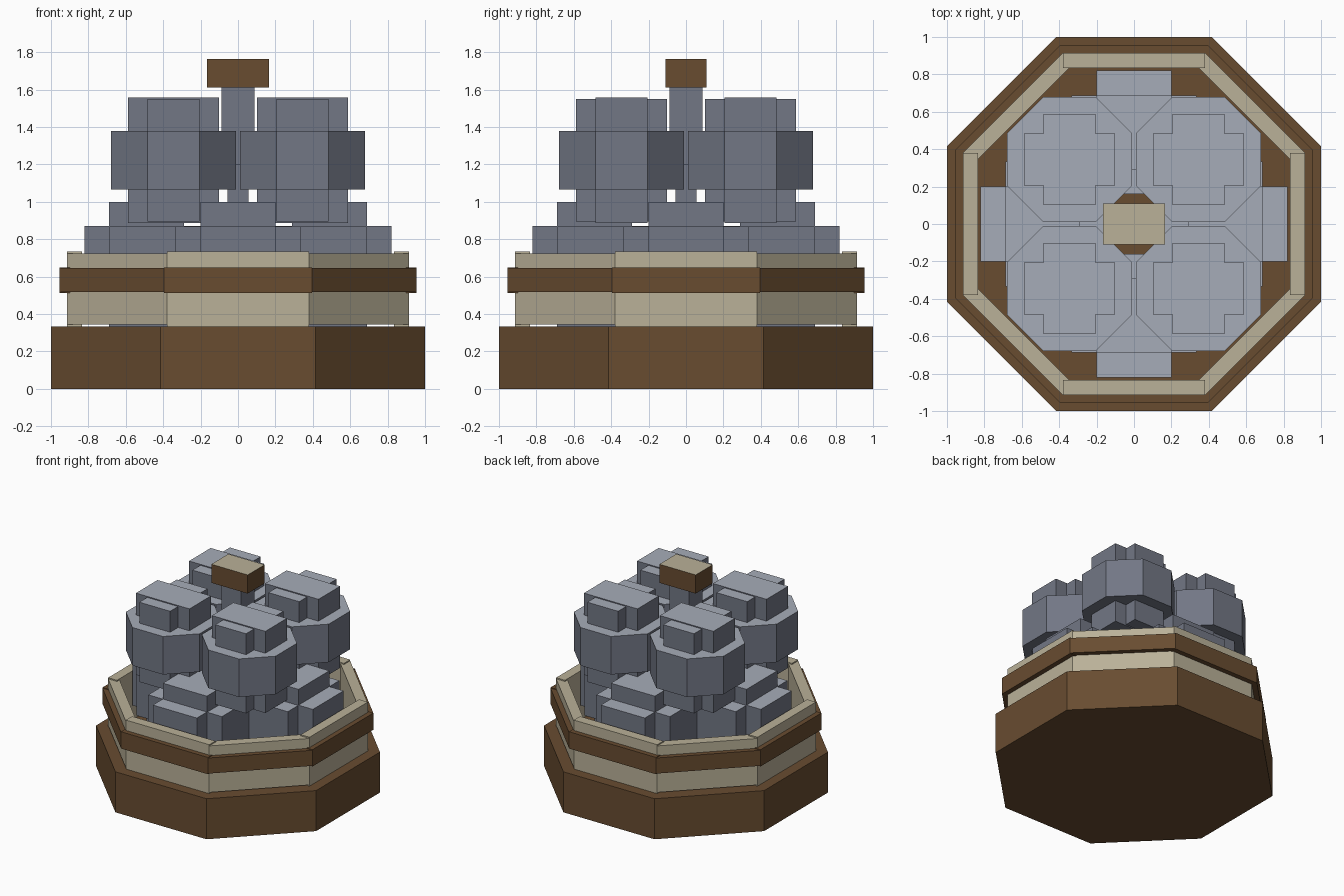
import bpy, bmesh, math
from mathutils import Matrix, Vector

if "Cube" in bpy.data.objects:
    bpy.data.objects.remove(bpy.data.objects["Cube"])


def material(name, srgb):
    m = bpy.data.materials.new(name)
    m.diffuse_color = [((c / 255 + 0.055) / 1.055) ** 2.4 for c in srgb] + [1]
    m.use_nodes = True
    m.node_tree.nodes["Principled BSDF"].inputs["Base Color"].default_value = m.diffuse_color
    return m


BROWN = material("brown", (104, 76, 48))
CREAM = material("cream", (186, 177, 152))
STONE = material("stone_grey", (114, 119, 133))
STONE_TOP = material("stone_light_grey", (166, 172, 184))


def box(bm, x0, x1, y0, y1, z0, z1, turn=0):
    size = Vector((x1 - x0, y1 - y0, z1 - z0))
    mid = Vector((x0 + x1, y0 + y1, z0 + z1)) / 2
    bmesh.ops.create_cube(bm, size=1, matrix=Matrix.Rotation(turn, 4, 'Z')
                          @ Matrix.Translation(mid) @ Matrix.Diagonal((*size, 1)))


def octagon(bm, cx, cy, apothem, z0, z1):
    r = apothem / math.cos(math.pi / 8)
    mat = Matrix.Translation((cx, cy, (z0 + z1) / 2)) @ Matrix.Rotation(math.pi / 8, 4, 'Z')
    bmesh.ops.create_cone(bm, cap_ends=True, segments=8, radius1=r, radius2=r,
                          depth=z1 - z0, matrix=mat)


def finish(name, bm, side, top=None):
    """Side colour everywhere; upward faces take the top colour."""
    bm.normal_update()
    for f in bm.faces:
        f.material_index = 1 if top and f.normal.z > 0.9 else 0
    me = bpy.data.meshes.new(name)
    bm.to_mesh(me)
    bm.free()
    for m in (side, top):
        if m:
            me.materials.append(m)
    ob = bpy.data.objects.new(name, me)
    bpy.context.collection.objects.link(ob)


# Solid octagonal base
bm = bmesh.new()
octagon(bm, 0, 0, 1.0, 0, 0.333)
finish("base", bm, BROWN)


# Eight-sided rings of panels; diagonal panels are slightly shorter
def ring(name, outer, inner, z0, z1, step, mat):
    bm = bmesh.new()
    half = outer * math.tan(math.pi / 8)
    for i in range(8):
        d = step * (i % 2)
        box(bm, -half, half, inner, outer, z0 + d, z1 - d, i * math.pi / 4)
    finish(name, bm, mat)


ring("basin_wall", 0.915, 0.835, 0.333, 0.735, 0.01, CREAM)
ring("basin_band", 0.955, 0.865, 0.512, 0.65, 0.005, BROWN)

# Low stepped rocks on the four sides
for i in range(4):
    a = i * math.pi / 2
    bm = bmesh.new()
    box(bm, -0.2, 0.2, 0.29, 0.69, 0.333, 1.0, a)
    box(bm, -0.2, 0.2, 0.16, 0.82, 0.465, 0.87, a)
    box(bm, -0.335, 0.335, 0.293, 0.687, 0.468, 0.867, a)
    finish("low_rock_%d" % i, bm, STONE, STONE_TOP)

# Large boulders in the four corners
C = 0.345
for i, (sx, sy) in enumerate([(1, 1), (-1, 1), (-1, -1), (1, -1)]):
    x, y = C * sx, C * sy
    bm = bmesh.new()
    octagon(bm, x, y, 0.335, 1.065, 1.378)
    box(bm, x - 0.243, x + 0.243, y - 0.14, y + 0.14, 0.887, 1.558)
    box(bm, x - 0.14, x + 0.14, y - 0.243, y + 0.243, 0.895, 1.55)
    finish("boulder_%d" % i, bm, STONE, STONE_TOP)

# Central column, narrower below
bm = bmesh.new()
box(bm, -0.055, 0.055, -0.055, 0.055, 0.333, 1.2)
box(bm, -0.088, 0.088, -0.088, 0.088, 1.2, 1.615)
finish("column", bm, STONE, STONE_TOP)

# Cap block with pale top
bm = bmesh.new()
box(bm, -0.165, 0.165, -0.11, 0.11, 1.612, 1.765)
finish("cap", bm, BROWN, CREAM)
